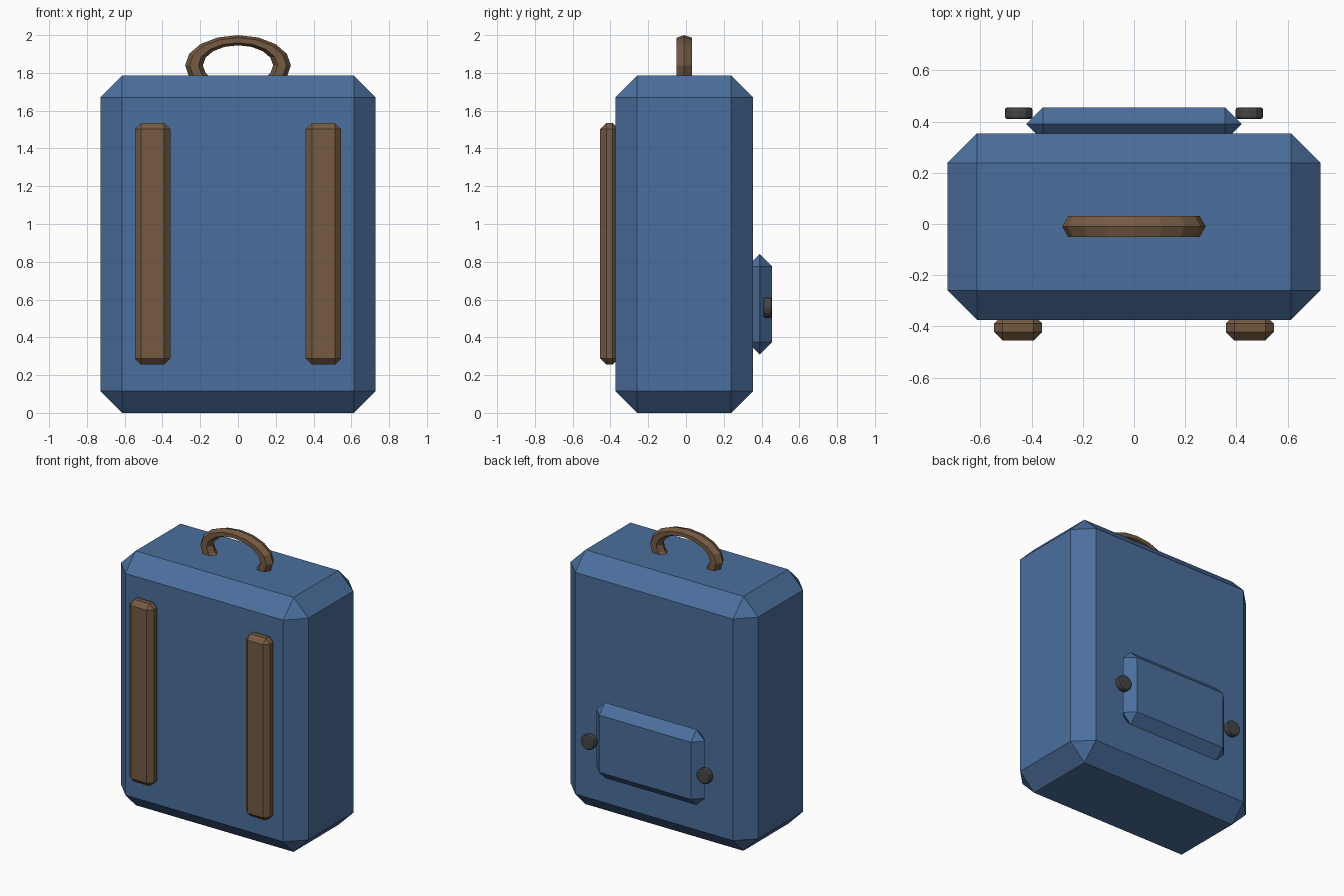
import bpy, math

if "Cube" in bpy.data.objects:
    bpy.data.objects.remove(bpy.data.objects["Cube"])


def material(name, rgb):
    m = bpy.data.materials.new(name)
    m.diffuse_color = (*rgb, 1)
    m.use_nodes = True
    m.node_tree.nodes["Principled BSDF"].inputs["Base Color"].default_value = m.diffuse_color
    return m


BLUE = material("blue_fabric", (0.07, 0.16, 0.34))
BROWN = material("brown_leather", (0.18, 0.105, 0.055))
DARK = material("dark_metal", (0.06, 0.06, 0.06))


def finish(name, mat, bevel=0, segments=1):
    ob = bpy.context.object
    ob.name = name
    ob.data.materials.append(mat)
    bpy.ops.object.transform_apply(location=False, rotation=True, scale=True)
    if bevel:
        mod = ob.modifiers.new("chamfer", 'BEVEL')
        mod.width = bevel
        mod.segments = segments
        mod.limit_method = 'ANGLE'
        mod.angle_limit = math.radians(40)
    return ob


def box(name, center, size, bevel, mat):
    bpy.ops.mesh.primitive_cube_add(size=1, location=center)
    bpy.context.object.scale = size
    return finish(name, mat, bevel)


# main bag with wide chamfers
box("bag_body", (0, -0.01, 0.893), (1.456, 0.728, 1.786), 0.115, BLUE)

# pocket on the back face
box("pocket", (0, 0.39, 0.575), (0.84, 0.13, 0.53), 0.0645, BLUE)

# straps and pocket buttons, mirrored left and right
for side, s in (("left", -1), ("right", 1)):
    box(side + "_strap", (s * 0.452, -0.405, 0.895), (0.187, 0.1, 1.28), 0.033, BROWN)
    bpy.ops.mesh.primitive_cylinder_add(
        vertices=12, radius=0.054, depth=0.046,
        location=(s * 0.45, 0.432, 0.557), rotation=(math.pi / 2, 0, 0))
    finish(side + "_button", DARK, 0.01, 2)

# flattened ring handle, lower part sunk into the bag
bpy.ops.mesh.primitive_torus_add(
    major_segments=16, minor_segments=6, major_radius=0.233, minor_radius=0.047,
    location=(0, -0.01, 1.84), rotation=(math.pi / 2, 0, 0))
bpy.context.object.scale = (1, 0.57, 1)
finish("handle", BROWN)
